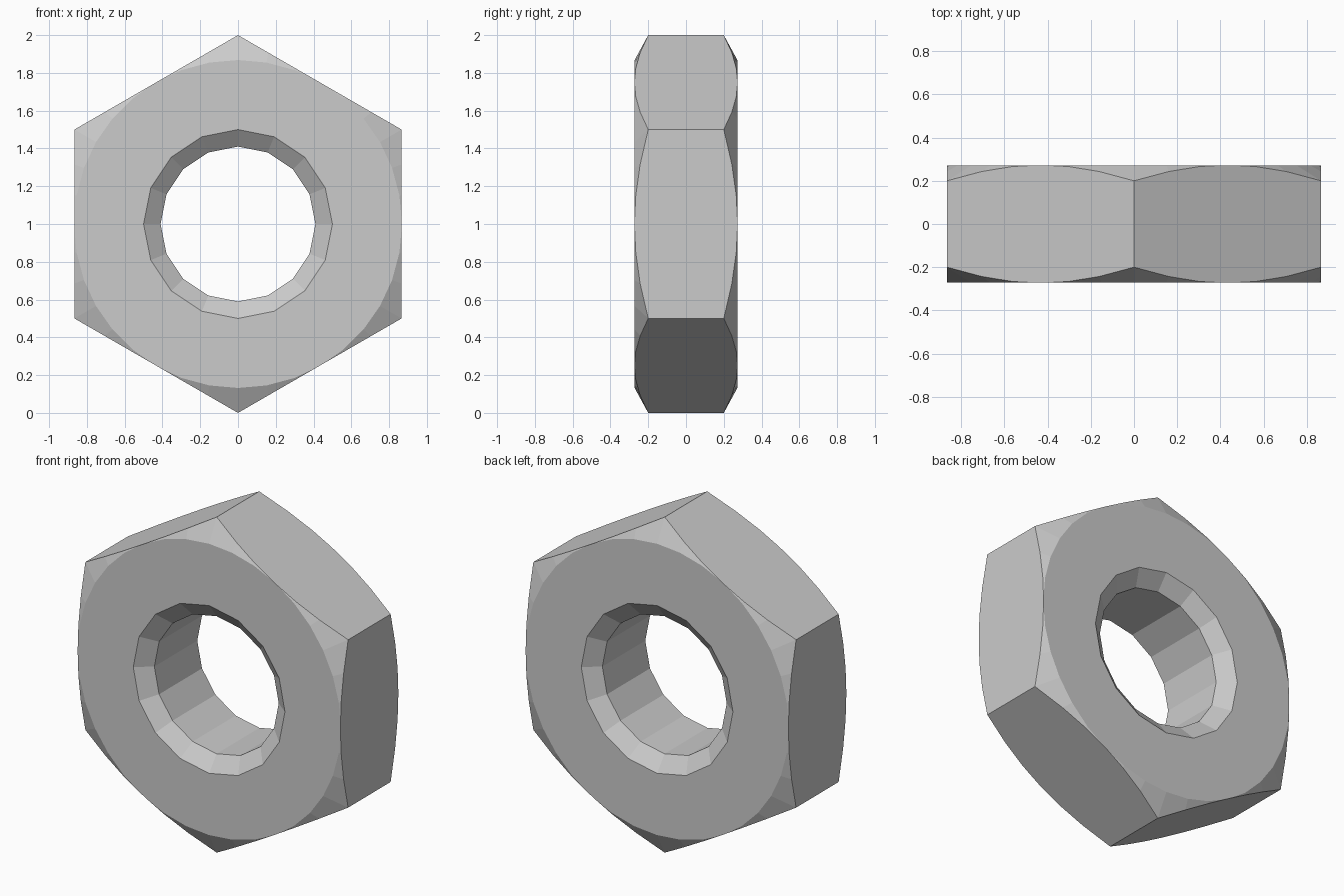
import bpy, bmesh, math

if "Cube" in bpy.data.objects:
    bpy.data.objects.remove(bpy.data.objects["Cube"])

HALF = 0.272      # half thickness of the nut
CENTRE_Z = 1.0


def lathe(name, profile, sides, start=0.0):
    """Closed solid turned about the y axis; profile is a list of (radius, y)."""
    bm = bmesh.new()
    rings = []
    for r, y in profile:
        ring = []
        for i in range(sides):
            a = start + 2 * math.pi * i / sides
            ring.append(bm.verts.new((r * math.cos(a), y, CENTRE_Z + r * math.sin(a))))
        rings.append(ring)
    for a, b in zip(rings, rings[1:]):
        for i in range(sides):
            j = (i + 1) % sides
            bm.faces.new((a[i], a[j], b[j], b[i]))
    bm.faces.new(rings[0])
    bm.faces.new(rings[-1])
    bmesh.ops.recalc_face_normals(bm, faces=bm.faces)
    mesh = bpy.data.meshes.new(name)
    bm.to_mesh(mesh)
    bm.free()
    obj = bpy.data.objects.new(name, mesh)
    bpy.context.collection.objects.link(obj)
    return obj


def cut(target, cutter, operation):
    """Apply a boolean and discard the cutter."""
    cutter.hide_render = True
    mod = target.modifiers.new(operation.lower(), 'BOOLEAN')
    mod.operation = operation
    mod.solver = 'EXACT'
    mod.object = cutter
    bpy.context.view_layer.objects.active = target
    bpy.ops.object.modifier_apply(modifier=mod.name)
    bpy.data.objects.remove(cutter, do_unlink=True)


# Hexagonal body, corner pointing up
nut = lathe("hex_nut", [(1.0, -HALF), (1.0, HALF)], 6, math.pi / 6)

# Cone chamfer on the corners of both faces
over = HALF + 0.002
slope = 0.072 / 0.132
rim = 0.868
outer = 1.3
edge_y = HALF - slope * (outer - rim)
tip = rim - 0.002 / slope
corner_cone = lathe("corner_chamfer_cutter",
                    [(tip, -over), (outer, -edge_y), (outer, edge_y), (tip, over)], 36)
cut(nut, corner_cone, 'INTERSECT')

# Through hole with a countersink at each end
bore = lathe("bore_cutter",
             [(0.6, -HALF - 0.08), (0.5, -HALF), (0.41, -HALF + 0.07),
              (0.41, HALF - 0.07), (0.5, HALF), (0.6, HALF + 0.08)], 16)
cut(nut, bore, 'DIFFERENCE')
